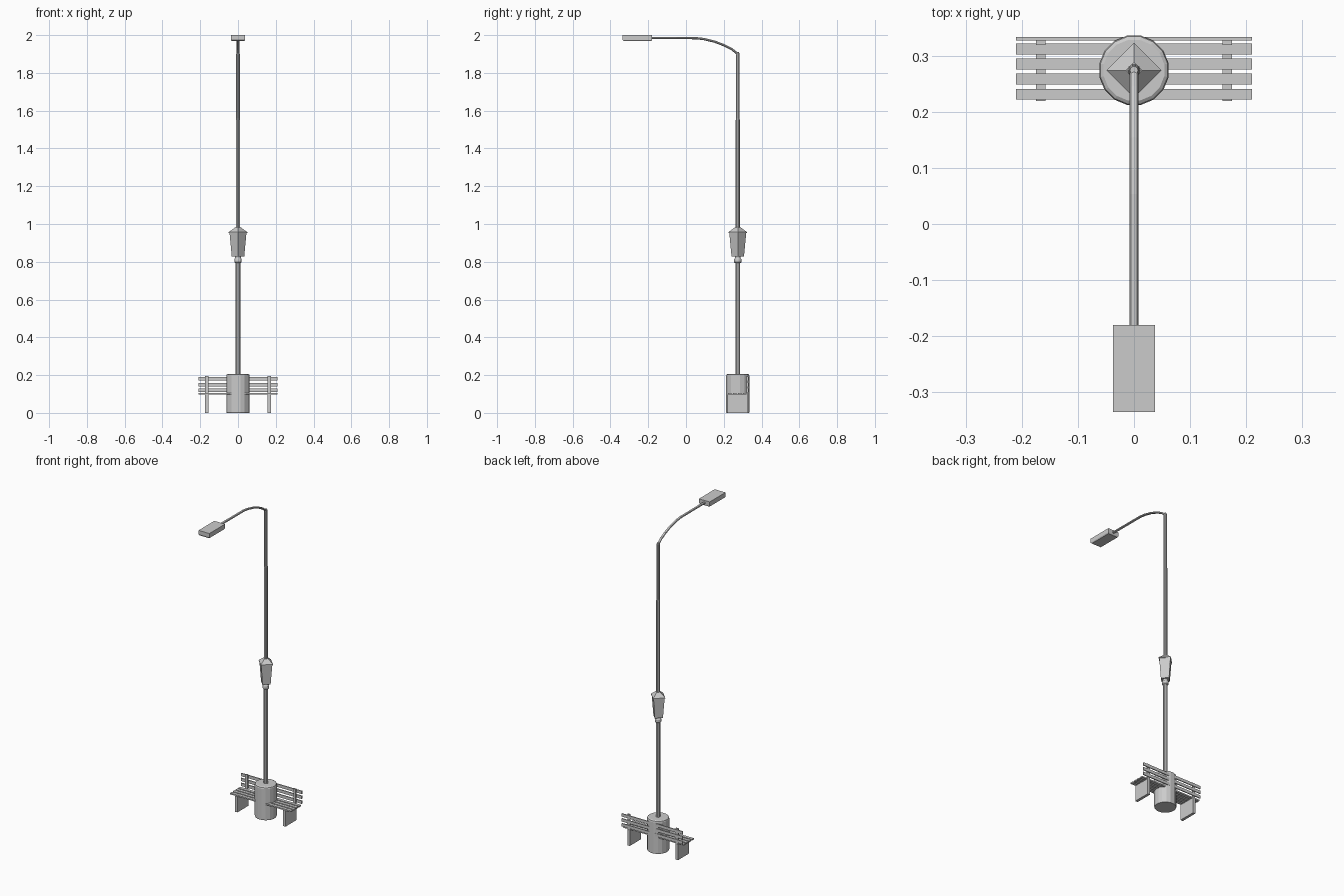
import bpy, bmesh, math
from mathutils import Vector

if "Cube" in bpy.data.objects:
    bpy.data.objects.remove(bpy.data.objects["Cube"])

CY = 0.274  # shared centre line of pole, planter and lantern


def make(name, bm):
    bmesh.ops.recalc_face_normals(bm, faces=bm.faces)
    me = bpy.data.meshes.new(name)
    bm.to_mesh(me)
    bm.free()
    ob = bpy.data.objects.new(name, me)
    bpy.context.collection.objects.link(ob)
    return ob


def loft(name, rings):
    """Skin a list of equal-length point rings and cap both ends."""
    bm = bmesh.new()
    vs = [[bm.verts.new(p) for p in ring] for ring in rings]
    n = len(vs[0])
    for a, b in zip(vs, vs[1:]):
        for i in range(n):
            j = (i + 1) % n
            bm.faces.new((a[i], a[j], b[j], b[i]))
    bm.faces.new(vs[0])
    bm.faces.new(vs[-1])
    return make(name, bm)


def turned(name, profile, sides, turn=0.0):
    """Solid of revolution around the pole axis from (radius, z) pairs."""
    return loft(name, [[(r * math.cos(turn + math.tau * i / sides),
                         CY + r * math.sin(turn + math.tau * i / sides), z)
                        for i in range(sides)] for r, z in profile])


def box(name, x0, x1, y0, y1, z0, z1):
    return loft(name, [[(x0, y0, z), (x1, y0, z), (x1, y1, z), (x0, y1, z)]
                       for z in (z0, z1)])


# Round base drum with bevelled rim
turned("base_drum", [(0.061, 0), (0.063, 0.004), (0.063, 0.195),
                     (0.061, 0.202), (0.055, 0.206)], 16, math.pi / 16)

# Pole in two sections with collars
turned("lower_pole", [(0.0135, 0.20), (0.0135, 0.80)], 10)
turned("collar", [(0.015, 0.793), (0.019, 0.798), (0.019, 0.813),
                  (0.015, 0.82), (0.015, 0.832)], 12)
turned("upper_pole", [(0.0115, 0.97), (0.0115, 1.55), (0.0095, 1.56),
                      (0.0095, 1.90), (0.007, 1.91)], 10)

# Four-sided lantern, corners on the axes
turned("lantern_body", [(0.033, 0.828), (0.045, 0.955)], 4)
turned("lantern_roof", [(0.049, 0.953), (0.049, 0.957), (0.014, 0.983)], 4)

# Curved arm swept along a path in the side plane
path = [(0.274, 1.885), (0.268, 1.905), (0.243, 1.925), (0.205, 1.945),
        (0.153, 1.965), (0.095, 1.979), (0.053, 1.984), (-0.185, 1.985)]
rings = []
for k, (y, z) in enumerate(path):
    a, b = path[max(k - 1, 0)], path[min(k + 1, len(path) - 1)]
    t = Vector((0, b[0] - a[0], b[1] - a[1])).normalized()
    nrm = Vector((1, 0, 0)).cross(t)
    rings.append([Vector((0, y, z)) + Vector((0.008 * math.cos(q), 0, 0))
                  + nrm * 0.006 * math.sin(q)
                  for q in (math.tau * i / 8 for i in range(8))])
loft("lamp_arm", rings)

# Lamp head, slightly narrower underneath
loft("lamp_head", [[(-w, y0, z), (w, y0, z), (w, y1, z), (-w, y1, z)]
                   for w, y0, y1, z in ((0.033, -0.330, -0.184, 1.968),
                                        (0.037, -0.335, -0.180, 1.974),
                                        (0.037, -0.335, -0.180, 2.0))])

# Bench seat slats
for i in range(4):
    y = 0.2215 + 0.0268 * i
    box(f"seat_slat_{i + 1}", -0.21, 0.21, y, y + 0.0195, 0.098, 0.106)

# Bench back slats
for i in range(3):
    z = 0.110 + 0.0305 * i
    box(f"back_slat_{i + 1}", -0.21, 0.21, 0.327, 0.333, z, z + 0.0185)

# Panel legs and back posts on both sides
for side, s in (("left", -1), ("right", 1)):
    x = 0.166 * s
    box(f"{side}_leg_panel", x - 0.0085, x + 0.0085, 0.219, 0.328, 0, 0.098)
    box(f"{side}_back_post", x - 0.0085, x + 0.0085, 0.319, 0.3275, 0.09, 0.195)
